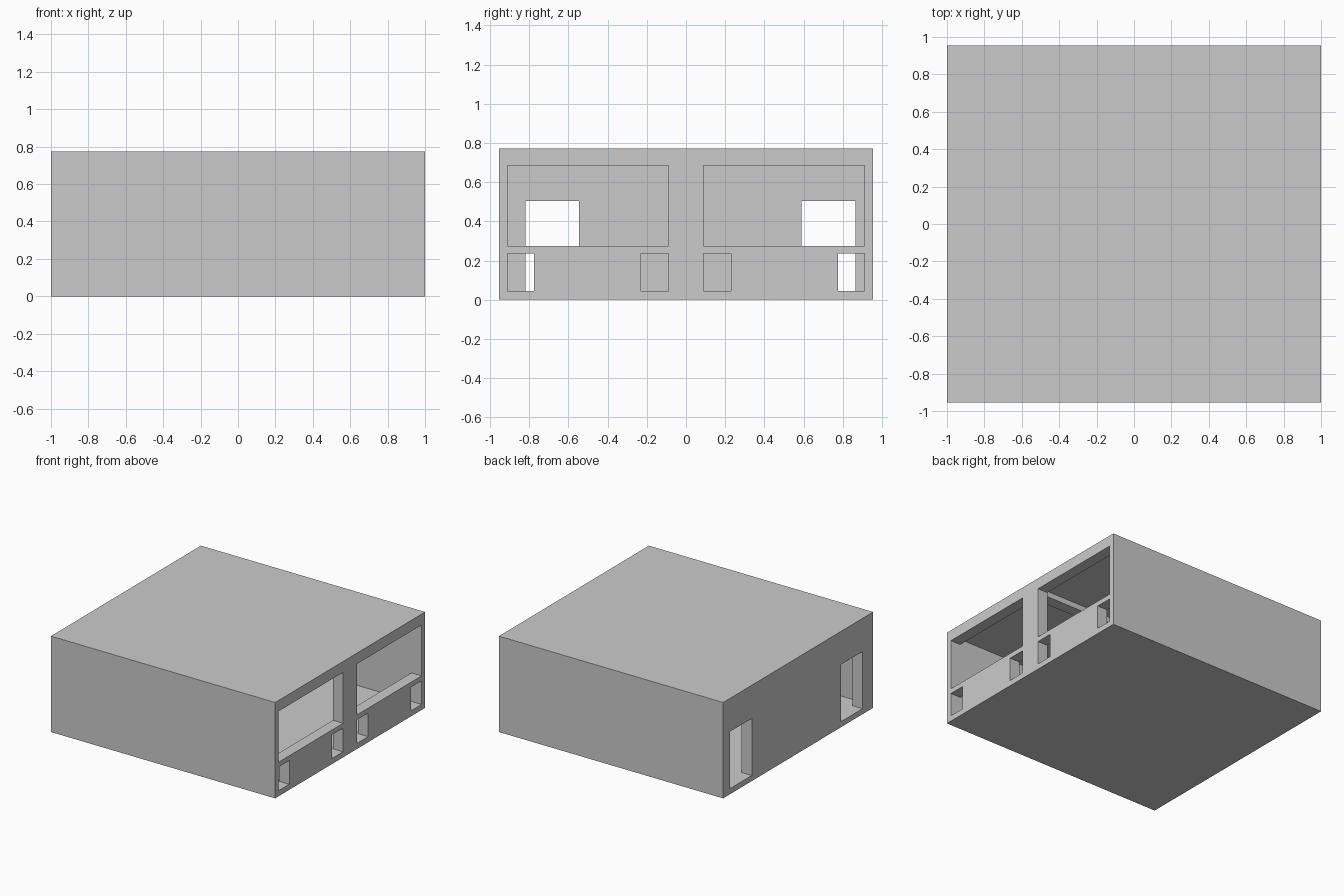
import bpy, bmesh, math

if "Cube" in bpy.data.objects:
    bpy.data.objects.remove(bpy.data.objects["Cube"])

X, Y, Z = 1.0, 0.955, 0.773      # outer half-width, half-depth, height
IN_X, IN_Y = 0.91, 0.91          # inside faces of the walls
FLOOR, BEAM, CEIL = 0.045, 0.685, 0.73

# Each void is (x0, x1, y0, y1, z0, z1)
voids = [(-IN_X, IN_X, -IN_Y, IN_Y, FLOOR, BEAM)]                    # main room
for s in (-1, 1):
    def span(a, b):
        return tuple(sorted((s * a, s * b)))
    voids.append((-IN_X, IN_X, *span(0.045, IN_Y), BEAM, CEIL))     # ceiling bay beside the beam
    voids.append((IN_X, X, *span(0.09, IN_Y), 0.275, BEAM))         # large window
    voids.append((IN_X, X, *span(0.09, 0.23), FLOOR, 0.235))        # small inner opening
    voids.append((IN_X, X, *span(0.775, IN_Y), FLOOR, 0.235))       # small outer opening
for y0, y1 in ((-0.82, -0.545), (0.59, 0.865)):
    voids.append((-X, -IN_X, y0, y1, FLOOR, 0.505))                 # doorway


def carved_block(name, outer, holes):
    """Solid block with box-shaped voids, made as one closed surface."""
    cuts = [sorted({b[2 * a + i] for b in [outer] + holes for i in (0, 1)}) for a in range(3)]
    size = [len(c) - 1 for c in cuts]

    def solid(cell):
        if any(not 0 <= cell[a] < size[a] for a in range(3)):
            return False
        mid = [(cuts[a][cell[a]] + cuts[a][cell[a] + 1]) / 2 for a in range(3)]
        return not any(all(h[2 * a] < mid[a] < h[2 * a + 1] for a in range(3)) for h in holes)

    bm = bmesh.new()
    for i in range(size[0]):
        for j in range(size[1]):
            for k in range(size[2]):
                cell = (i, j, k)
                if not solid(cell):
                    continue
                for a in range(3):
                    for side in (0, 1):
                        near = list(cell)
                        near[a] += 2 * side - 1
                        if solid(near):
                            continue
                        u, v = (a + 1) % 3, (a + 2) % 3
                        ring = []
                        for du, dv in ((0, 0), (1, 0), (1, 1), (0, 1)):
                            p = list(cell)
                            p[a] += side
                            p[u] += du
                            p[v] += dv
                            ring.append(bm.verts.new([cuts[n][p[n]] for n in range(3)]))
                        bm.faces.new(ring if side else ring[::-1])
    bmesh.ops.remove_doubles(bm, verts=bm.verts, dist=1e-5)
    bmesh.ops.dissolve_limit(bm, angle_limit=math.radians(1), verts=bm.verts, edges=bm.edges)
    mesh = bpy.data.meshes.new(name)
    bm.to_mesh(mesh)
    bm.free()
    obj = bpy.data.objects.new(name, mesh)
    bpy.context.collection.objects.link(obj)
    return obj


# Hollow building with windows, doorways and a ceiling beam
carved_block("building_shell", (-X, X, -Y, Y, 0.0, Z), voids)
